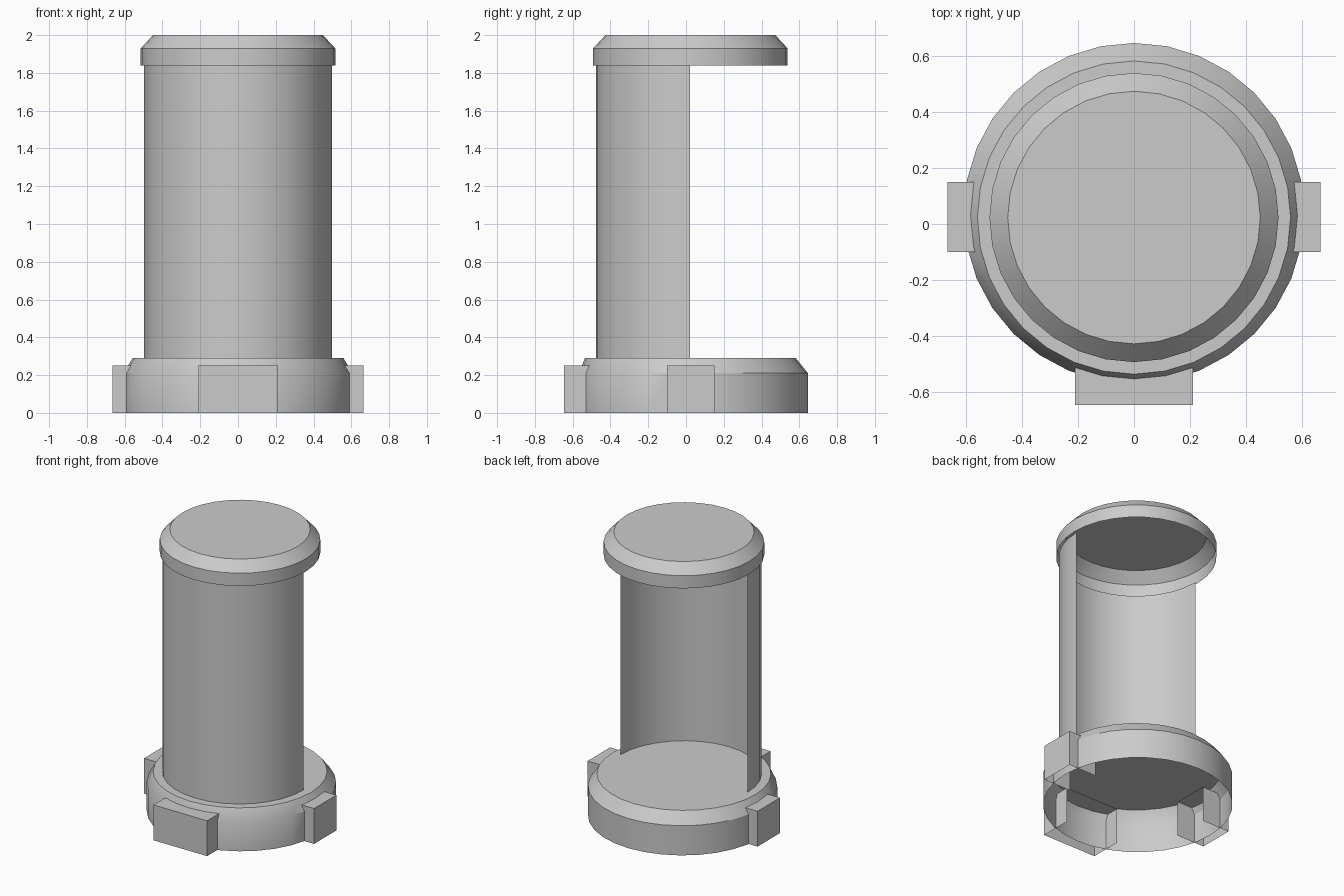
import bpy, bmesh
from math import sin, cos, pi

if "Cube" in bpy.data.objects:
    bpy.data.objects.remove(bpy.data.objects["Cube"])

SIDES = 32


def finish(bm, name):
    bmesh.ops.recalc_face_normals(bm, faces=bm.faces)
    mesh = bpy.data.meshes.new(name)
    bm.to_mesh(mesh)
    bm.free()
    obj = bpy.data.objects.new(name, mesh)
    bpy.context.collection.objects.link(obj)
    bpy.ops.object.select_all(action='DESELECT')
    obj.select_set(True)
    bpy.context.view_layer.objects.active = obj
    bpy.ops.object.shade_smooth_by_angle(angle=0.5)
    return obj


def lid(name, rings):
    """Thin shell, open below, from (radius, y centre, z) rings; closed by a disc."""
    bm = bmesh.new()
    loops = [[bm.verts.new((r * cos(2 * pi * i / SIDES), cy + r * sin(2 * pi * i / SIDES), z))
              for i in range(SIDES)] for r, cy, z in rings]
    for low, high in zip(loops, loops[1:]):
        for i in range(SIDES):
            j = (i + 1) % SIDES
            bm.faces.new((low[i], low[j], high[j], high[i]))
    bm.faces.new(loops[-1])
    # Orient outward, since an open shell is safest with a known direction
    return finish(bm, name)


def half_tube(name, r, cy, z0, z1):
    """Front half of a thin tube."""
    bm = bmesh.new()
    cols = []
    for i in range(SIDES // 2 + 1):
        a = pi + pi * i / (SIDES // 2)
        x, y = r * cos(a), cy + r * sin(a)
        cols.append((bm.verts.new((x, y, z0)), bm.verts.new((x, y, z1))))
    for a, b in zip(cols, cols[1:]):
        bm.faces.new((a[0], b[0], b[1], a[1]))
    return finish(bm, name)


def lug(name, x0, x1, y0, y1, height, inward):
    """Box open at the bottom and on the side facing the middle."""
    bm = bmesh.new()
    bmesh.ops.create_cube(bm, size=1)
    for v in bm.verts:
        v.co = (x1 if v.co.x > 0 else x0, y1 if v.co.y > 0 else y0,
                height if v.co.z > 0 else 0)
    bm.normal_update()
    hidden = [f for f in bm.faces
              if f.normal.z < -0.9 or f.normal.x * inward[0] + f.normal.y * inward[1] > 0.9]
    bmesh.ops.delete(bm, geom=hidden, context='FACES')
    return finish(bm, name)


# Base and cap
lid("base", [(0.607, 0.038, 0), (0.607, 0.038, 0.21), (0.558, 0.023, 0.29)])
lid("cap", [(0.515, 0.023, 1.84), (0.515, 0.023, 1.93), (0.45, 0.023, 2.0)])

# Curved front wall between them
half_tube("front_wall", 0.497, 0.02, 0.29, 1.84)

# Three lugs around the base
lug("front_lug", -0.21, 0.21, -0.645, -0.42, 0.25, (0, 1))
lug("right_lug", 0.45, 0.665, -0.1, 0.15, 0.25, (-1, 0))
lug("left_lug", -0.665, -0.45, -0.1, 0.15, 0.25, (1, 0))
